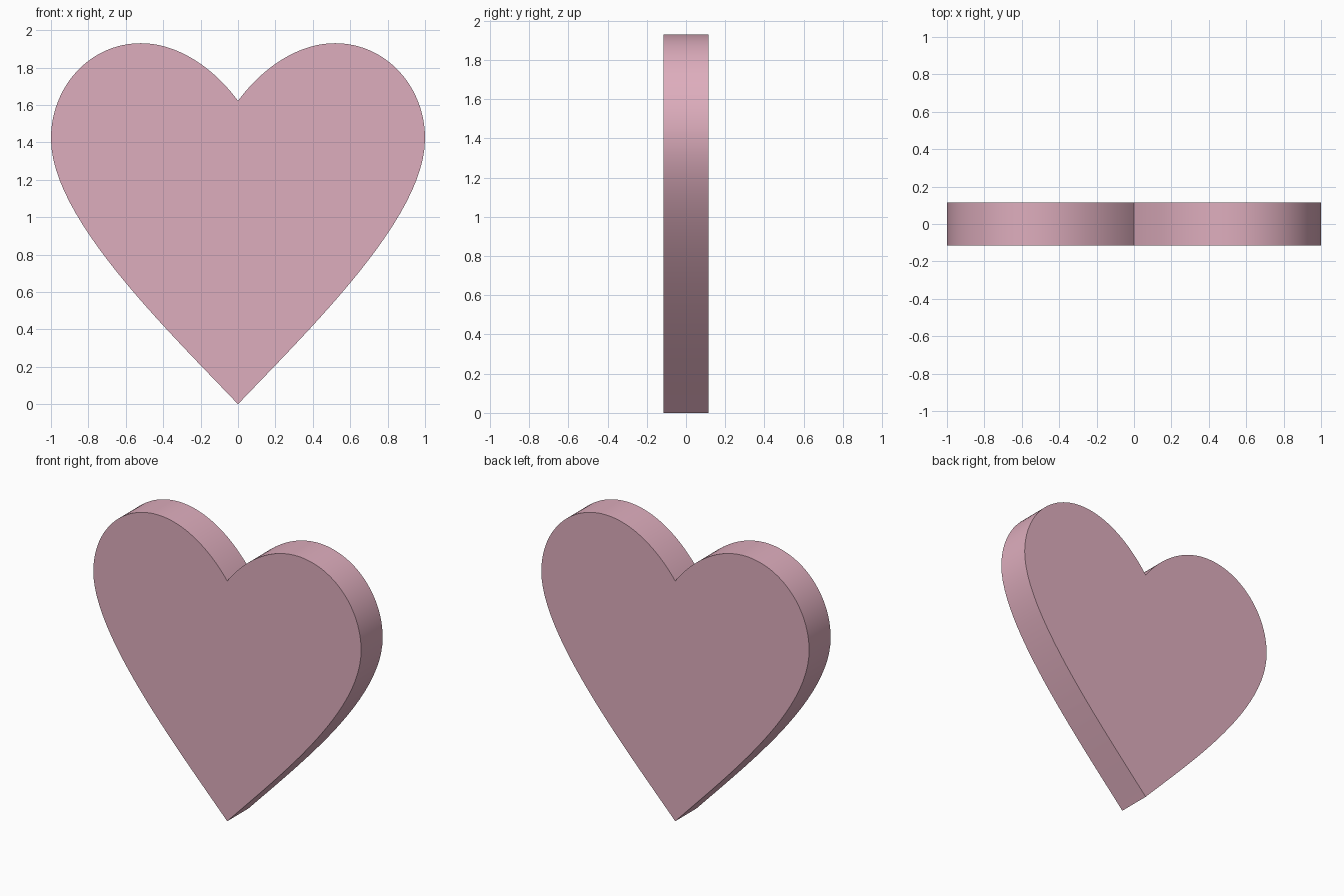
import bpy
import bmesh
from mathutils import Vector
from mathutils.geometry import interpolate_bezier

if "Cube" in bpy.data.objects:
    bpy.data.objects.remove(bpy.data.objects["Cube"])

HALF_DEPTH = 0.115

# Right half of the outline as Bezier spans (x, z), from tip up to notch
spans = [
    ((0, 0), (0.40, 0.42), (1.0, 1.0), (1.0, 1.42)),
    ((1.0, 1.42), (1.0, 1.70), (0.79, 1.93), (0.52, 1.93)),
    ((0.52, 1.93), (0.33, 1.93), (0.14, 1.81), (0, 1.622)),
]
half = [Vector((0, 0, 0))]
for span in spans:
    half += interpolate_bezier(*[Vector((x, 0, z)) for x, z in span], 25)[1:]

# Mirror to the left half, keeping tip and notch single
outline = half + [Vector((-p.x, 0, p.z)) for p in reversed(half[1:-1])]

# Extrude the outline into a slab
bm = bmesh.new()
front = bm.faces.new([bm.verts.new((p.x, -HALF_DEPTH, p.z)) for p in outline])
ext = bmesh.ops.extrude_face_region(bm, geom=[front], use_keep_orig=True)
verts = [v for v in ext["geom"] if isinstance(v, bmesh.types.BMVert)]
bmesh.ops.translate(bm, verts=verts, vec=(0, 2 * HALF_DEPTH, 0))
bmesh.ops.recalc_face_normals(bm, faces=bm.faces)
mesh = bpy.data.meshes.new("heart")
bm.to_mesh(mesh)
bm.free()

heart = bpy.data.objects.new("heart", mesh)
bpy.context.collection.objects.link(heart)

# Dusty pink colour
pink = bpy.data.materials.new("dusty_pink")
pink.diffuse_color = (0.73, 0.42, 0.51, 1)
pink.use_nodes = True
pink.node_tree.nodes["Principled BSDF"].inputs["Base Color"].default_value = pink.diffuse_color
mesh.materials.append(pink)

# Smooth rim, crisp edges at the flat faces, tip and notch
bpy.context.view_layer.objects.active = heart
heart.select_set(True)
bpy.ops.object.shade_smooth_by_angle(angle=0.6)
